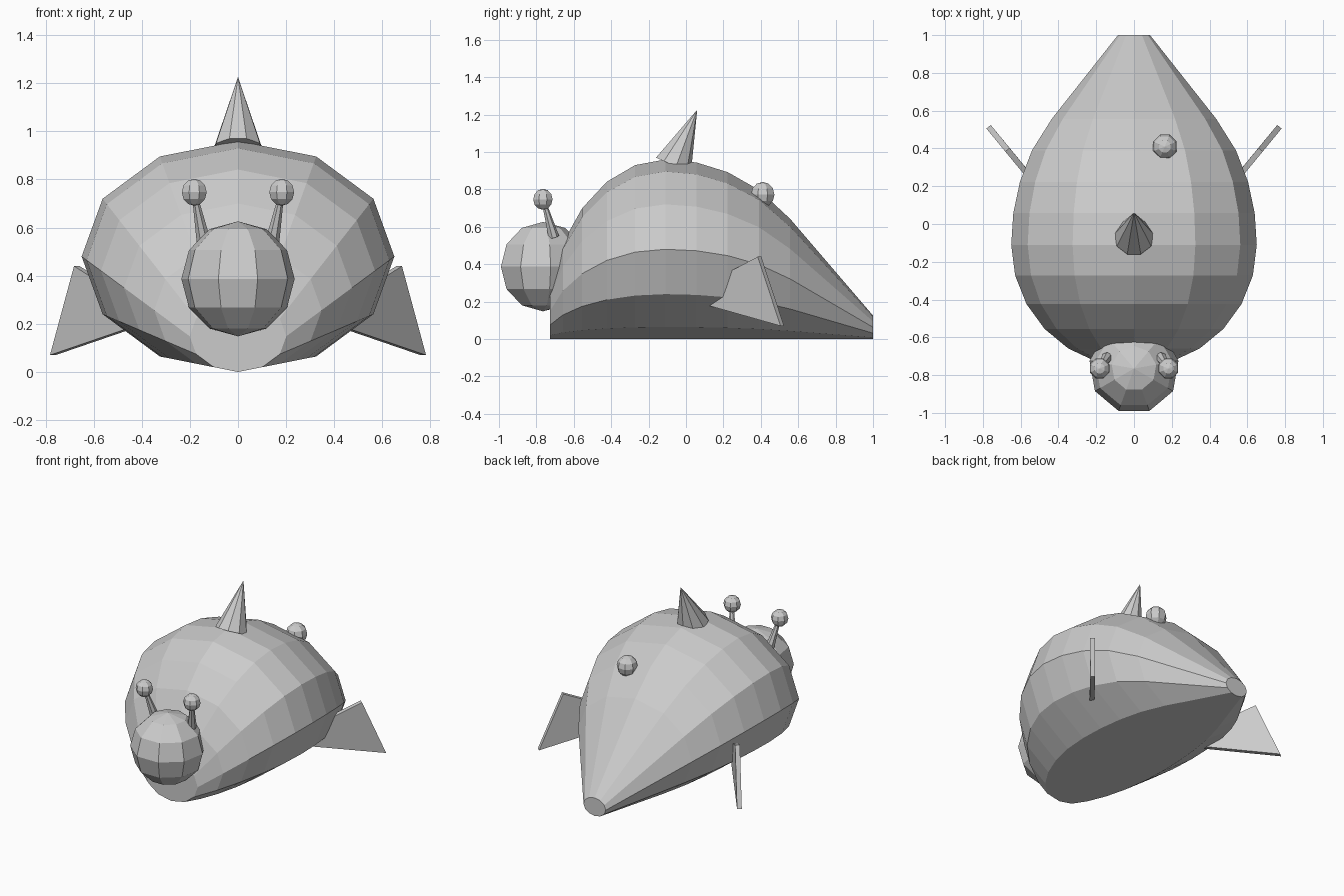
import bpy, bmesh, math
from mathutils import Vector, Matrix

if "Cube" in bpy.data.objects:
    bpy.data.objects.remove(bpy.data.objects["Cube"])

grey = bpy.data.materials.new("light grey")
grey.diffuse_color = (0.6, 0.6, 0.6, 1)
grey.use_nodes = True
grey.node_tree.nodes["Principled BSDF"].inputs["Base Color"].default_value = grey.diffuse_color


def finish(name, bm):
    bmesh.ops.recalc_face_normals(bm, faces=bm.faces)
    mesh = bpy.data.meshes.new(name)
    bm.to_mesh(mesh)
    bm.free()
    mesh.materials.append(grey)
    ob = bpy.data.objects.new(name, mesh)
    bpy.context.collection.objects.link(ob)
    return ob


def loft(name, rings):
    """Skin a list of equal-length point rings and cap both ends."""
    bm = bmesh.new()
    vs = [[bm.verts.new(p) for p in ring] for ring in rings]
    n = len(vs[0])
    for a, b in zip(vs, vs[1:]):
        for i in range(n):
            j = (i + 1) % n
            bm.faces.new((a[i], a[j], b[j], b[i]))
    bm.faces.new(vs[0])
    bm.faces.new(vs[-1])
    return finish(name, bm)


def ball(name, centre, radius, segments, rings, turn=0):
    bm = bmesh.new()
    bmesh.ops.create_uvsphere(bm, u_segments=segments, v_segments=rings, radius=radius,
                              matrix=Matrix.Translation(centre) @ Matrix.Rotation(turn, 4, 'Z'))
    return finish(name, bm)


def spike(name, base, tip, r1, r2, segments, turn=0):
    base, tip = Vector(base), Vector(tip)
    axis = tip - base
    # tilt the z axis onto the spike direction without twisting it
    tilt = Vector((0, 0, 1)).rotation_difference(axis).to_matrix().to_4x4()
    bm = bmesh.new()
    bmesh.ops.create_cone(bm, cap_ends=True, segments=segments, radius1=r1, radius2=r2,
                          depth=axis.length,
                          matrix=Matrix.Translation((base + tip) / 2) @ tilt
                          @ Matrix.Rotation(turn, 4, 'Z'))
    return finish(name, bm)


# Body: twelve-sided rings that all rest on the ground; round front, drawn-out tail
R, MID = 0.65, -0.11
profile = [(MID - R * math.sin(math.radians(14.4 * k)), R * math.cos(math.radians(14.4 * k)))
           for k in range(5, -1, -1)]
profile += [(0.057, 0.639), (0.223, 0.604), (0.39, 0.54), (0.557, 0.435), (1.0, 0.085)]
body = []
for y, r in profile:
    h = r * 0.96 / R / 2
    body.append([(r * math.sin(math.tau * i / 12), y, h - h * math.cos(math.tau * i / 12))
                 for i in range(12)])
loft("body", body)

# Head: nine-sided ball with one corner on +x
ball("head", (0, -0.765, 0.387), 0.239, 9, 6, math.radians(-80 - 0))

# Eye stalks with round eyes
for side, label in ((-1, "left"), (1, "right")):
    spike(label + "_eye_stalk", (side * 0.143, -0.708, 0.545), (side * 0.183, -0.765, 0.75),
          0.03, 0.01, 7)
    ball(label + "_eye", (side * 0.182, -0.765, 0.747), 0.056, 8, 6, math.radians(22.5))

# Single bump on the back
ball("back_bump", (0.163, 0.41, 0.772), 0.068, 8, 6, math.radians(22.5))

# Back spike, leaning to the rear
spike("back_spike", (0, -0.07, 0.93), (0, 0.06, 1.226), 0.105, 0, 9, math.radians(-80))

# Side fins: thin upright plates swept backwards
outline = [(0.42, 0.09, 0.19), (0.77, 0.515, 0.07), (0.67, 0.393, 0.44), (0.42, 0.09, 0.28)]
normal = Vector((0.777, -0.629, 0)) * 0.015
for side, label in ((-1, "left"), (1, "right")):
    faces = [[((p[0] + s * normal.x) * side, p[1] + s * normal.y, p[2]) for p in outline]
             for s in (-1, 1)]
    loft(label + "_fin", faces)
